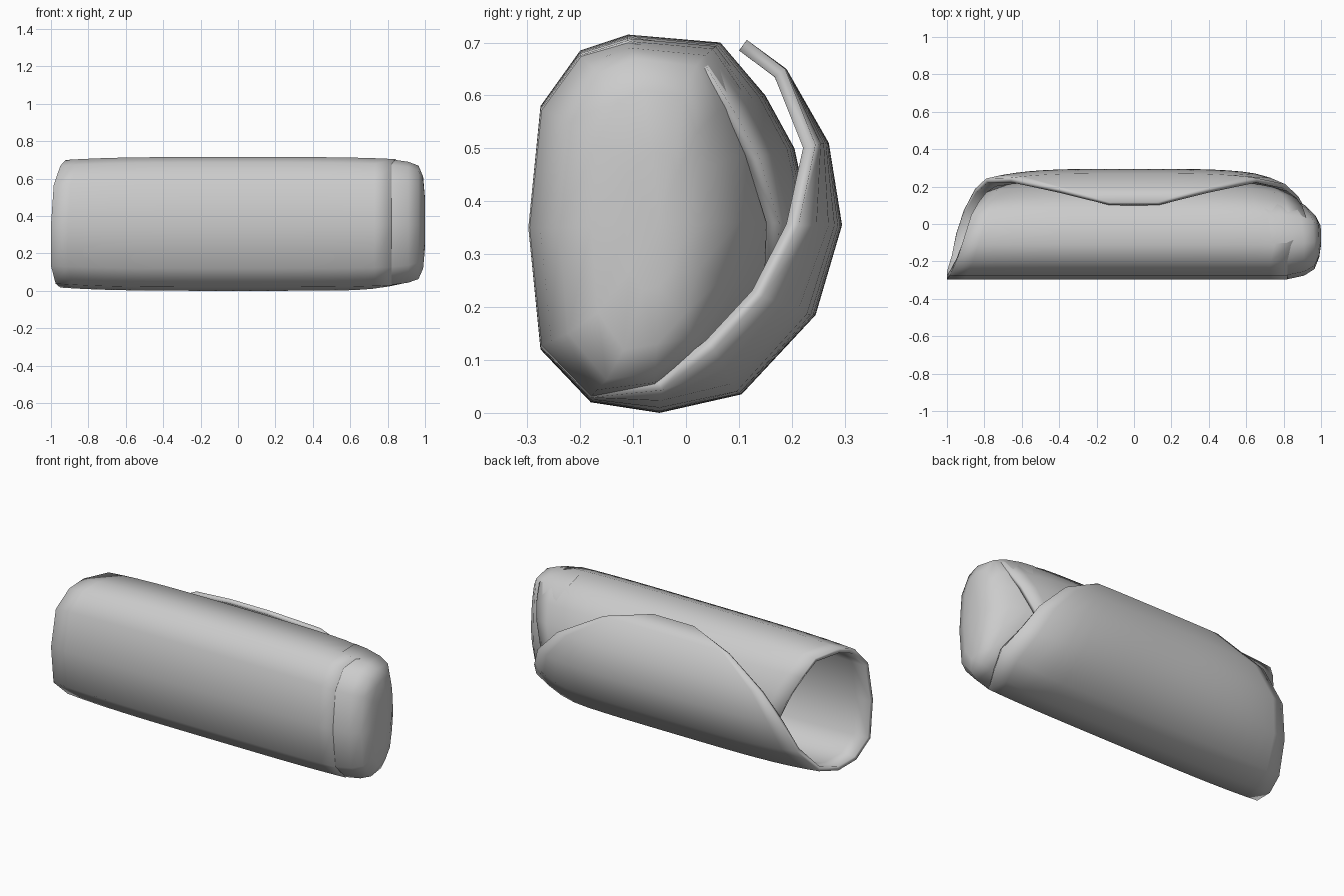
import bpy, bmesh

cube = bpy.data.objects.get("Cube")
if cube:
    bpy.data.objects.remove(cube, do_unlink=True)

grey = bpy.data.materials.new("plain_grey")
grey.use_nodes = True
colour = (0.6, 0.6, 0.6, 1)
grey.diffuse_color = colour
grey.node_tree.nodes["Principled BSDF"].inputs["Base Color"].default_value = colour


def taper(x, y, z):
    """Narrow the back and top of the roll toward both ends."""
    t = min(abs(x), 1) ** 4
    return y * (1 - 0.45 * t) if y > 0 else y, 0.35 + (z - 0.35) * (1 - 0.06 * t)


def finish(bm, name):
    mesh = bpy.data.meshes.new(name)
    bm.to_mesh(mesh)
    bm.free()
    mesh.materials.append(grey)
    for p in mesh.polygons:
        p.use_smooth = True
    obj = bpy.data.objects.new(name, mesh)
    bpy.context.collection.objects.link(obj)
    return obj


# Spiral rows from flap edge, under, around the front and back inside:
# y, z, left end, right end, inward pull at the right end
rows = [
    (0.115, 0.705, -0.13, 0.13, 0), (0.19, 0.65, -0.40, 0.40, 0),
    (0.27, 0.51, -0.66, 0.66, 1), (0.295, 0.355, -0.79, 0.81, 1),
    (0.245, 0.185, -0.85, 0.88, 1), (0.105, 0.035, -0.91, 0.93, 0.9),
    (-0.05, 0.0, -0.95, 0.90, 0.4), (-0.18, 0.02, -0.975, 0.82, 0),
    (-0.275, 0.12, -1.0, 0.82, 0), (-0.298, 0.35, -1.0, 0.82, 0),
    (-0.275, 0.58, -0.985, 0.82, 0), (-0.20, 0.685, -0.95, 0.82, 0),
    (-0.11, 0.715, -0.92, 0.84, 0), (0.065, 0.70, -0.87, 0.92, 0.4),
    (0.15, 0.60, -0.83, 0.90, 0.5), (0.205, 0.50, -0.79, 0.87, 0.5),
    (0.235, 0.36, -0.74, 0.82, 0.5), (0.19, 0.20, -0.60, 0.70, 0),
]

# Rolled sheet
COLS = 20
bm = bmesh.new()
grid = []
for y, z, left, right, pull in rows:
    line = []
    for j in range(COLS + 1):
        x = left + (right - left) * j / COLS
        ty, tz = taper(x, y, z)
        k = 1 - 2.4 * pull * max(0, x - 0.6) ** 2
        line.append(bm.verts.new((x, ty * k, 0.35 + (tz - 0.35) * k)))
    grid.append(line)
for a, b in zip(grid, grid[1:]):
    for j in range(COLS):
        bm.faces.new((a[j], a[j + 1], b[j + 1], b[j]))
sheet = finish(bm, "rolled_sheet")
solid = sheet.modifiers.new("thickness", "SOLIDIFY")
solid.thickness = 0.025
solid.offset = -1

# Folded end: domed rings that close the roll under the flap
outline = [r[:2] for r in rows[7:17]] + [(0.17, 0.24), (0.06, 0.11), (-0.06, 0.035)]
rings = [(0.74, 0.998, 0.998), (0.82, 0.99, 0.993), (0.91, 0.91, 0.97),
         (0.965, 0.77, 0.92), (0.99, 0.52, 0.75), (1.0, 0.25, 0.4)]
bm = bmesh.new()
loops = []
for x, sy, sz in rings:
    loop = []
    for y, z in outline:
        ty, tz = taper(x, y, z)
        ry = -0.05 + (ty + 0.05) * sy
        rz = 0.36 + (tz - 0.36) * sz
        drop = 2.2 * max(0, ry + 0.05) ** 2
        loop.append(bm.verts.new((x - drop, ry, rz)))
    loops.append(loop)
n = len(outline)
for a, b in zip(loops, loops[1:]):
    for i in range(n):
        bm.faces.new((a[i], a[(i + 1) % n], b[(i + 1) % n], b[i]))
tip = bm.verts.new((1.0, -0.05, 0.36))
for i in range(n):
    bm.faces.new((loops[-1][i], loops[-1][(i + 1) % n], tip))
bmesh.ops.recalc_face_normals(bm, faces=bm.faces[:])
if tip.link_faces[0].normal.x < 0:
    bmesh.ops.reverse_faces(bm, faces=bm.faces[:])
finish(bm, "folded_end")
